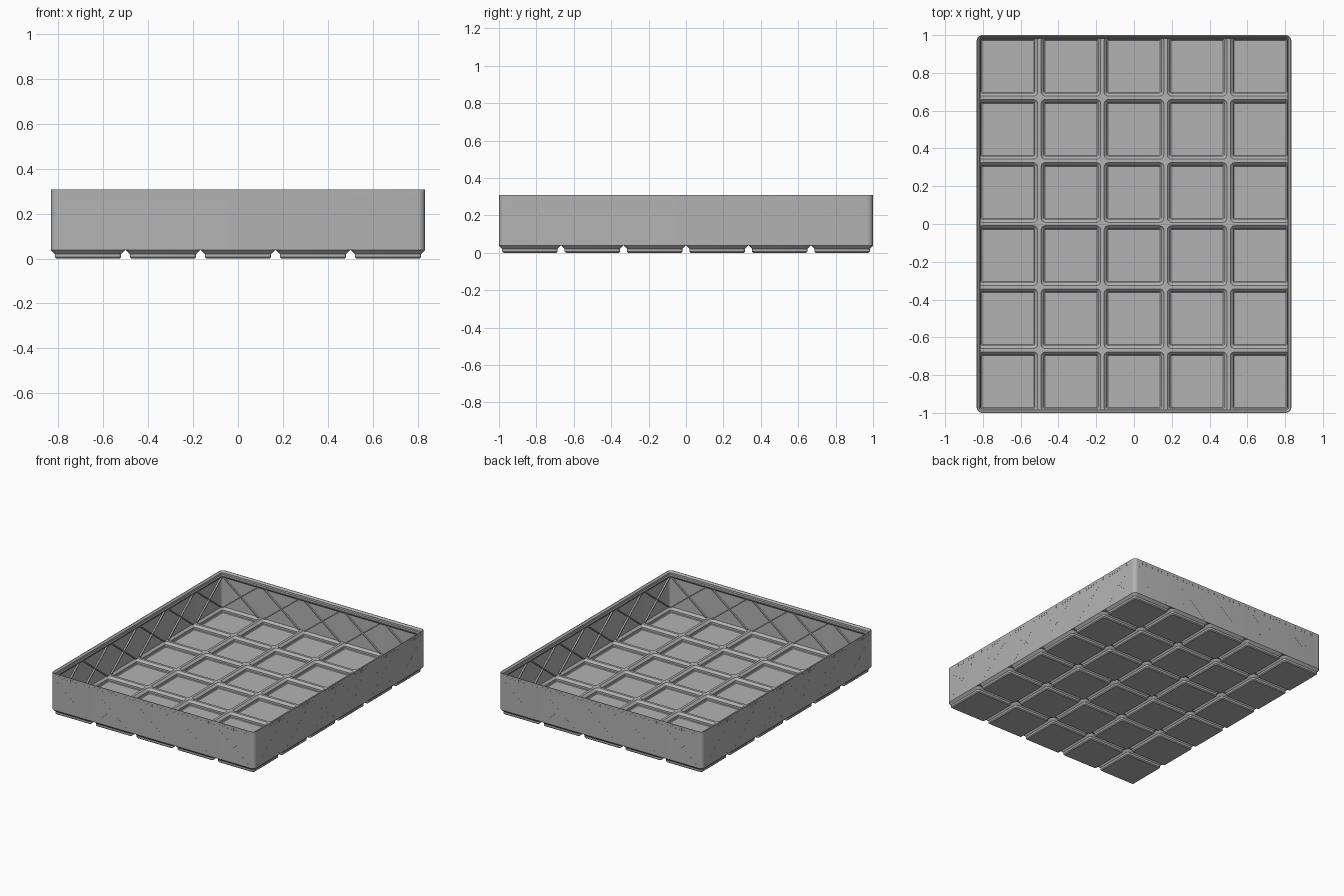
import bpy, bmesh, math
from mathutils import Matrix, Vector

if "Cube" in bpy.data.objects:
    bpy.data.objects.remove(bpy.data.objects["Cube"])

# Working units are millimetres, scaled so the long side is 2
U = 2 / 251.5
PITCH, NX, NY = 42, 5, 6
HX, HY = 104.75, 125.75
PLATE_LOW, PLATE_TOP = 4.75, 5.1
SEG = 6

grey = bpy.data.materials.new("grey_plastic")
grey.diffuse_color = (0.45, 0.45, 0.45, 1)
grey.use_nodes = True
grey.node_tree.nodes["Principled BSDF"].inputs["Base Color"].default_value = grey.diffuse_color


def rounded_rect(x0, x1, y0, y1, z, radii):
    """Counter-clockwise outline; radii ordered ++, -+, --, +-."""
    pts = []
    corners = [(x1, y1, -1, -1), (x0, y1, 1, -1), (x0, y0, 1, 1), (x1, y0, -1, 1)]
    for k, (x, y, sx, sy) in enumerate(corners):
        r = radii[k]
        for i in range(SEG + 1):
            a = math.pi / 2 * (k + i / SEG)
            pts.append((x + sx * r + r * math.cos(a), y + sy * r + r * math.sin(a), z))
    return pts


def loft(bm, loops, cap=False, closed=False):
    """Skin a list of equal-length outlines."""
    rings = [[bm.verts.new(p) for p in loop] for loop in loops]
    n = len(rings[0])
    pairs = list(zip(rings, rings[1:]))
    if closed:
        pairs.append((rings[-1], rings[0]))
    for a, b in pairs:
        for i in range(n):
            j = (i + 1) % n
            bm.faces.new((a[i], a[j], b[j], b[i]))
    if cap:
        bm.faces.new(rings[0][::-1])
        bm.faces.new(rings[-1])
    bmesh.ops.remove_doubles(bm, verts=bm.verts, dist=0.001)
    bmesh.ops.recalc_face_normals(bm, faces=bm.faces)


def finish(bm, name):
    bm.transform(Matrix.Scale(U, 4))
    mesh = bpy.data.meshes.new(name)
    bm.to_mesh(mesh)
    bm.free()
    mesh.materials.append(grey)
    obj = bpy.data.objects.new(name, mesh)
    bpy.context.collection.objects.link(obj)
    bpy.ops.object.select_all(action='DESELECT')
    obj.select_set(True)
    bpy.context.view_layer.objects.active = obj
    bpy.ops.object.shade_smooth_by_angle(angle=math.radians(30))
    return obj


# Base: hollow stepped feet joined by a thin plate (half size, height, corner radius)
FOOT_OUT = [(17.8, 0, 0.8), (18.6, 0.8, 1.6), (18.6, 2.6, 1.6), (20.75, 4.75, 3.75)]
FOOT_IN = [(19.85, PLATE_TOP, 2.85), (17.9, 3.15, 0.9), (17.9, 1.4, 0.9), (17.3, 0.8, 0.5)]
base = bmesh.new()
for ix in range(NX):
    for iy in range(NY):
        cx = (ix - (NX - 1) / 2) * PITCH
        cy = (iy - (NY - 1) / 2) * PITCH

        def ring(h, z, r):
            return rounded_rect(cx - h, cx + h, cy - h, cy + h, z, [r] * 4)

        x0, x1 = max(cx - 21, -HX), min(cx + 21, HX)
        y0, y1 = max(cy - 21, -HY), min(cy + 21, HY)
        # only the four corners of the whole tray are rounded
        radii = [3.75 if abs(x) == HX and abs(y) == HY else 0
                 for x, y in ((x1, y1), (x0, y1), (x0, y0), (x1, y0))]
        loops = [ring(*p) for p in FOOT_OUT]
        loops += [rounded_rect(x0, x1, y0, y1, z, radii) for z in (PLATE_LOW, PLATE_TOP)]
        loops += [ring(*p) for p in FOOT_IN]
        cell = bmesh.new()
        loft(cell, loops, cap=True)
        # drop the hidden seams between neighbouring cells
        seams = []
        for f in cell.faces:
            c = f.calc_center_median()
            if (abs(f.normal.z) < 0.1 and c.z > PLATE_LOW
                    and abs(c.x) < HX - 1.5 and abs(c.y) < HY - 1.5):
                seams.append(f)
        bmesh.ops.delete(cell, geom=seams, context='FACES')
        tmp = bpy.data.meshes.new("cell")
        cell.to_mesh(tmp)
        cell.free()
        base.from_mesh(tmp)
        bpy.data.meshes.remove(tmp)
bmesh.ops.remove_doubles(base, verts=base.verts, dist=0.001)
finish(base, "base_feet")

# Wall with stacking lip: (inset, height) section swept round the outline
SECTION = [(0, PLATE_TOP), (0, 38.8), (0.5, 38.8), (1.9, 37.4), (1.9, 35.6),
           (2.6, 34.9), (2.6, 34.0), (1.0, 32.4), (1.0, PLATE_TOP)]
wall = bmesh.new()
loft(wall, [rounded_rect(-HX + d, HX - d, -HY + d, HY - d, z, [3.75 - d] * 4)
            for d, z in SECTION], closed=True)
finish(wall, "wall_and_lip")

# Crossed ribs inside the walls, and fine dashes outside
ribs, dashes, lip_dashes = bmesh.new(), bmesh.new(), bmesh.new()


def box(bm, place, size):
    bmesh.ops.create_cube(bm, size=1, matrix=place @ Matrix.Diagonal((*size, 1)))


RIB_LEN = math.hypot(36, 28)
DASH_LEN = math.hypot(32, 26)
for k in range(4):
    turn = Matrix.Rotation(k * math.pi / 2, 4, 'Z')
    count, dist, half = (NX, HY, HX) if k % 2 == 0 else (NY, HX, HY)
    for i in range(count):
        a = (i - (count - 1) / 2) * PITCH
        for s in (-1, 1):
            inner = (turn @ Matrix.Translation((a, -dist + 1.6, 19.2))
                     @ Matrix.Rotation(s * math.atan2(28, 36), 4, 'Y'))
            box(ribs, inner, (RIB_LEN, 1.6, 1.0))
            outer = (turn @ Matrix.Translation((a, -dist, 19.5))
                     @ Matrix.Rotation(s * math.atan2(26, 32), 4, 'Y'))
            for n in range(20):
                t = (n - 9.5) / 20 * DASH_LEN
                box(dashes, outer @ Matrix.Translation((t, 0, 0)), (1.2, 0.12, 0.25))
    # two rows of short bars along the lip
    bars = int((2 * half - 8) / 5.25)
    for n in range(bars):
        a = (n - (bars - 1) / 2) * 5.25
        for z, h in ((36.8, 0.9), (35.3, 0.9)):
            box(lip_dashes, turn @ Matrix.Translation((a, -dist, z)), (4.6, 0.12, h))
finish(ribs, "wall_ribs")
finish(dashes, "wall_dashes")
finish(lip_dashes, "lip_dashes")
